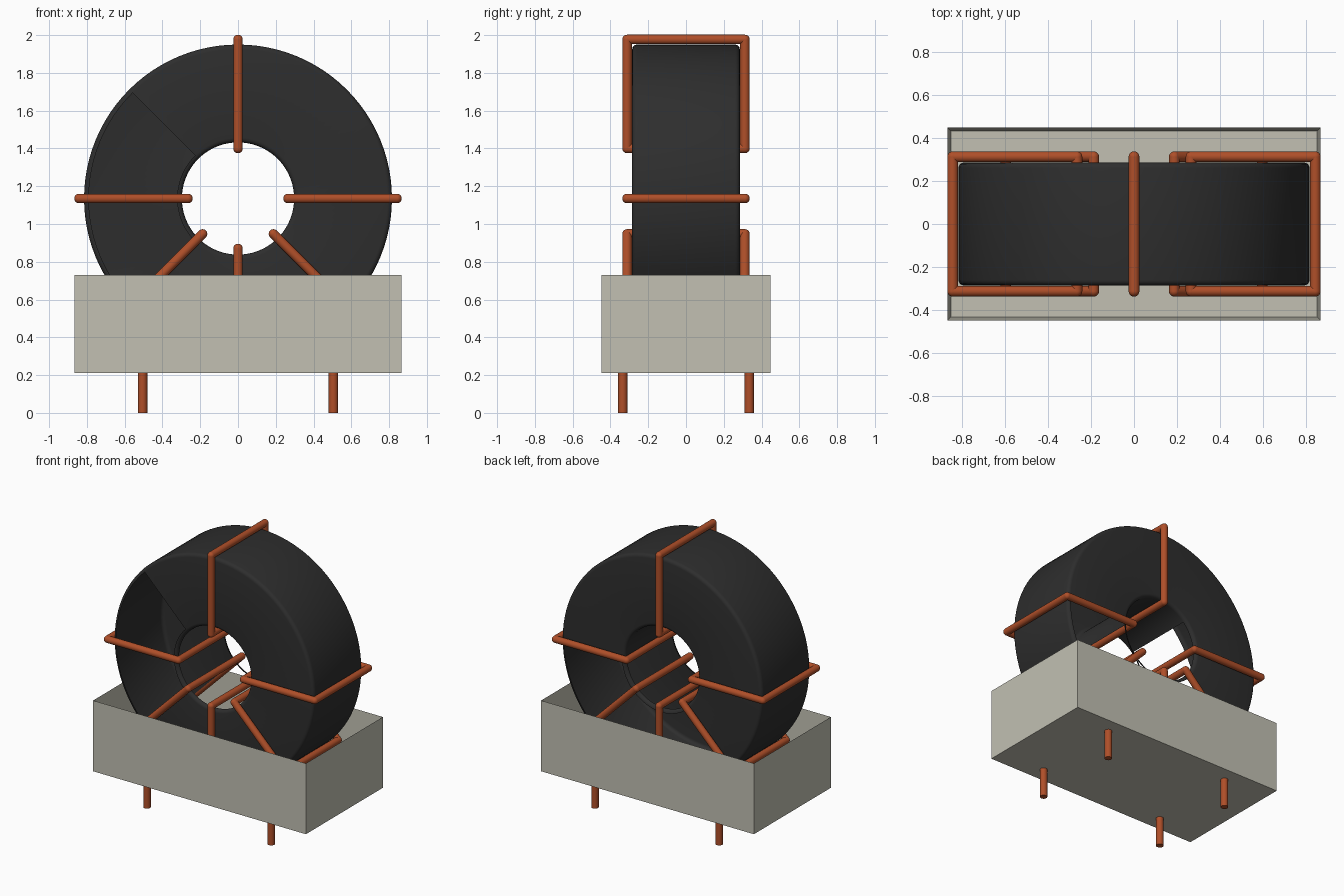
import bpy, bmesh, math
from mathutils import Vector, Matrix

if "Cube" in bpy.data.objects:
    bpy.data.objects.remove(bpy.data.objects["Cube"], do_unlink=True)

CZ = 1.135            # height of the ring axis
R_OUT, R_IN, HALF_W = 0.815, 0.297, 0.285


def material(name, rgb):
    m = bpy.data.materials.new(name)
    m.use_nodes = True
    col = (*rgb, 1.0)
    m.diffuse_color = col
    m.node_tree.nodes["Principled BSDF"].inputs["Base Color"].default_value = col
    return m


ferrite = material("dark ferrite", (0.027, 0.027, 0.027))
copper = material("copper", (0.43, 0.078, 0.022))
plastic = material("grey beige plastic", (0.54, 0.53, 0.45))


def finish(bm, name, mat, smooth=True):
    me = bpy.data.meshes.new(name)
    bm.to_mesh(me)
    bm.free()
    ob = bpy.data.objects.new(name, me)
    bpy.context.collection.objects.link(ob)
    me.materials.append(mat)
    if smooth:
        bpy.ops.object.select_all(action='DESELECT')
        ob.select_set(True)
        bpy.context.view_layer.objects.active = ob
        bpy.ops.object.shade_smooth_by_angle(angle=math.radians(35))
    return ob


def add_rod(bm, a, b, r):
    a, b = Vector(a), Vector(b)
    rot = (b - a).to_track_quat('Z', 'Y').to_matrix().to_4x4()
    bmesh.ops.create_cone(bm, cap_ends=True, segments=20, radius1=r, radius2=r,
                          depth=(b - a).length,
                          matrix=Matrix.Translation((a + b) / 2) @ rot)


# Ring core: rounded rectangle spun about the y axis
bm = bmesh.new()
f = 0.025
corners = [(R_OUT - f, HALF_W - f, 0), (R_IN + f, HALF_W - f, 90),
           (R_IN + f, -HALF_W + f, 180), (R_OUT - f, -HALF_W + f, 270)]
loop = []
for r, y, start in corners:
    for i in range(5):
        a = math.radians(start + 22.5 * i)
        loop.append(bm.verts.new((r + f * math.cos(a), y + f * math.sin(a), CZ)))
edges = [bm.edges.new((loop[i], loop[(i + 1) % len(loop)])) for i in range(len(loop))]
bmesh.ops.spin(bm, geom=loop + edges, cent=(0, 0, CZ), axis=(0, -1, 0),
               angle=math.tau, steps=96, use_merge=True)
bmesh.ops.remove_doubles(bm, verts=bm.verts, dist=0.0005)
bmesh.ops.recalc_face_normals(bm, faces=bm.faces)


# Open sectors of the core shell
def is_open(face):
    c = face.calc_center_median()
    ang = math.degrees(math.atan2(c.z - CZ, c.x)) % 360
    rad = math.hypot(c.x, c.z - CZ)
    if face.normal.y < -0.99:
        return 135 < ang < 225
    if face.normal.y > 0.99:
        return 225 < ang < 360
    return rad < R_IN + 0.002 and abs(c.y) < 0.1 and ang > 135


bmesh.ops.delete(bm, geom=[fc for fc in bm.faces if is_open(fc)], context='FACES')
finish(bm, "ring_core", ferrite)

# Wire turns: closed rectangular loops around the core
WIRE, W_IN, W_OUT, W_Y = 0.025, 0.265, 0.842, 0.312
for n, deg in enumerate((0, 90, 180, 225, 270, 315)):
    c, s = math.cos(math.radians(deg)), math.sin(math.radians(deg))
    pts = [Vector((r * c, y, CZ + r * s)) for r, y in
           ((W_IN, -W_Y), (W_OUT, -W_Y), (W_OUT, W_Y), (W_IN, W_Y))]
    bm = bmesh.new()
    for i, p in enumerate(pts):
        add_rod(bm, p, pts[(i + 1) % 4], WIRE)
        bmesh.ops.create_uvsphere(bm, u_segments=20, v_segments=12, radius=WIRE,
                                  matrix=Matrix.Translation(p))
    finish(bm, f"wire_turn_{n + 1}", copper)

# Open-topped box
bm = bmesh.new()
bmesh.ops.create_cube(bm, size=1, matrix=Matrix.Translation((0, 0, 0.47))
                      @ Matrix.Diagonal((1.73, 0.894, 0.52, 1)))
top = max(bm.faces, key=lambda fc: fc.calc_center_median().z)
bmesh.ops.inset_region(bm, faces=[top], thickness=0.02)
bmesh.ops.translate(bm, verts=list(top.verts), vec=(0, 0, -0.5))
finish(bm, "box", plastic, smooth=False)

# Four pins under the box
for sx, side in ((-1, "right"), (1, "left")):
    for sy, end in ((-1, "front"), (1, "back")):
        bm = bmesh.new()
        add_rod(bm, (sx * 0.505, sy * 0.335, 0), (sx * 0.505, sy * 0.335, 0.22), 0.025)
        finish(bm, f"pin_{end}_{side}", copper)
